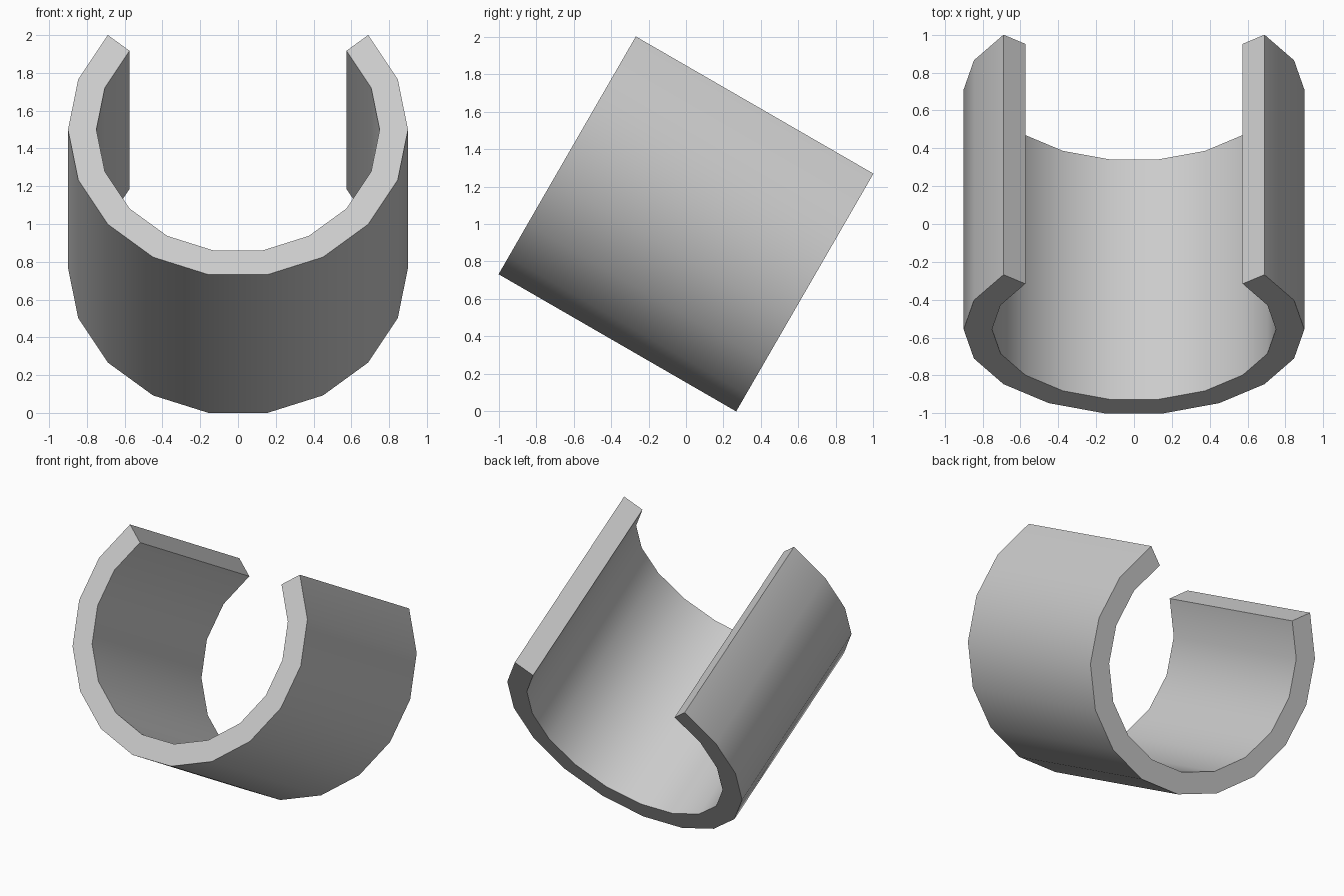
import bpy, bmesh
from math import sin, cos, radians
from mathutils import Matrix

if "Cube" in bpy.data.objects:
    bpy.data.objects.remove(bpy.data.objects["Cube"])

OUTER, INNER, LENGTH = 0.9, 0.75, 1.464
STEPS, STEP = 13, 20            # open arc of an 18-sided tube, 140 to 400 degrees

# C-shaped wall section: outer arc one way, inner arc back
angles = [radians(140 + STEP * i) for i in range(STEPS + 1)]
bm = bmesh.new()


def ring(radius, y):
    return [bm.verts.new((radius * cos(a), y, radius * sin(a))) for a in angles]


h = LENGTH / 2
outer_f, inner_f = ring(OUTER, -h), ring(INNER, -h)
outer_b, inner_b = ring(OUTER, h), ring(INNER, h)

# Outer wall, back rim, inner wall and front rim
loop = [outer_f, outer_b, inner_b, inner_f]
for a, b in zip(loop, loop[1:] + loop[:1]):
    for i in range(STEPS):
        bm.faces.new((a[i], a[i + 1], b[i + 1], b[i]))

# Lips of the opening
for i in (0, -1):
    bm.faces.new([r[i] for r in loop])
bmesh.ops.recalc_face_normals(bm, faces=bm.faces)

# Tip the clip so its axis drops toward the back
bm.transform(Matrix.Translation((0, 0.077, 1.1336)) @ Matrix.Rotation(radians(-30), 4, 'X'))

mesh = bpy.data.meshes.new("open_tube_clip")
bm.to_mesh(mesh)
bm.free()
clip = bpy.data.objects.new("open_tube_clip", mesh)
bpy.context.collection.objects.link(clip)
bpy.context.view_layer.objects.active = clip
clip.select_set(True)
bpy.ops.object.shade_smooth_by_angle(angle=radians(30))
